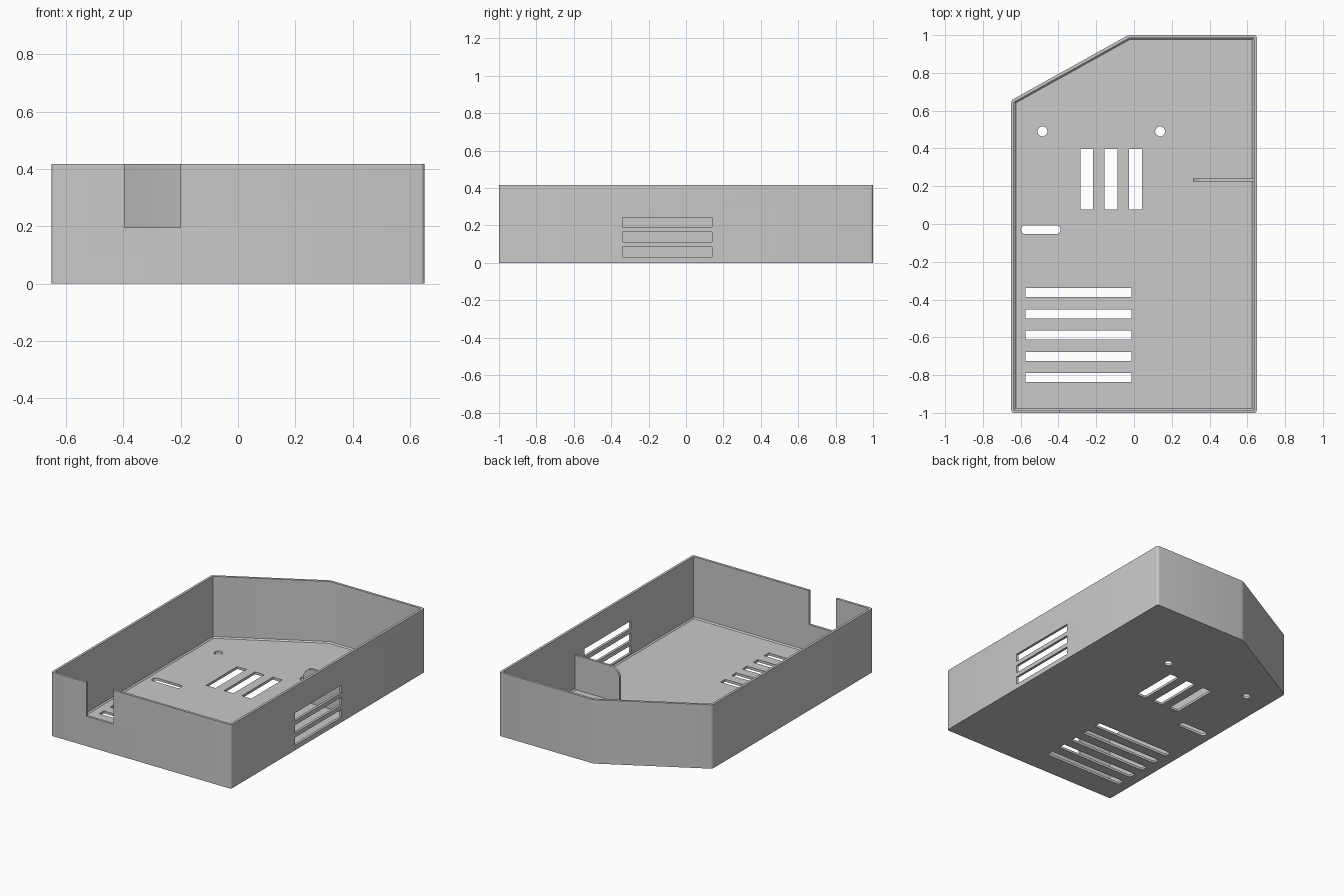
import bpy
import bmesh
import math

if "Cube" in bpy.data.objects:
    bpy.data.objects.remove(bpy.data.objects["Cube"])

WALL, FLOOR, HEIGHT = 0.016, 0.016, 0.417

grey = bpy.data.materials.new("plain_grey")
grey.use_nodes = True
colour = (0.585, 0.585, 0.585, 1)
grey.diffuse_color = colour
grey.node_tree.nodes["Principled BSDF"].inputs["Base Color"].default_value = colour


def prism(bm, points, z0, z1, radius=0.0, corners=None, segments=4, inset=0.0, base_chamfer=0.0):
    """Extrude a closed outline from z0 to z1, optionally inset and with rounded corners."""
    part = bmesh.new()
    face = part.faces.new([part.verts.new((x, y, z0)) for x, y in points])
    if inset:
        part.normal_update()
        rim = bmesh.ops.inset_region(part, faces=[face], thickness=inset,
                                     use_boundary=True, use_even_offset=True)["faces"]
        bmesh.ops.delete(part, geom=rim, context="FACES")
    if radius:
        part.verts.ensure_lookup_table()
        chosen = [part.verts[i] for i in corners] if corners else part.verts[:]
        bmesh.ops.bevel(part, geom=chosen, offset=radius, segments=segments,
                        profile=0.5, affect="VERTICES")
    grown = bmesh.ops.extrude_face_region(part, geom=part.faces[:])["geom"]
    top = [v for v in grown if isinstance(v, bmesh.types.BMVert)]
    bmesh.ops.translate(part, verts=top, vec=(0, 0, z1 - z0))
    bmesh.ops.recalc_face_normals(part, faces=part.faces[:])
    if base_chamfer:
        base = [e for e in part.edges if all(abs(v.co.z - z0) < 1e-5 for v in e.verts)]
        bmesh.ops.bevel(part, geom=base, offset=base_chamfer, segments=1, affect="EDGES")
    mesh = bpy.data.meshes.new("scratch")
    part.to_mesh(mesh)
    part.free()
    bm.from_mesh(mesh)
    bpy.data.meshes.remove(mesh)


def rect(x0, x1, y0, y1):
    return [(x0, y0), (x1, y0), (x1, y1), (x0, y1)]


def make_object(name, bm):
    mesh = bpy.data.meshes.new(name)
    bm.to_mesh(mesh)
    bm.free()
    mesh.materials.append(grey)
    obj = bpy.data.objects.new(name, mesh)
    bpy.context.collection.objects.link(obj)
    return obj


def activate(obj):
    bpy.ops.object.select_all(action="DESELECT")
    obj.select_set(True)
    bpy.context.view_layer.objects.active = obj


def cut(obj, cutter):
    activate(obj)
    mod = obj.modifiers.new("cut", "BOOLEAN")
    mod.operation, mod.solver, mod.object = "DIFFERENCE", "EXACT", cutter
    bpy.ops.object.modifier_apply(modifier=mod.name)
    bpy.data.objects.remove(cutter)


# Tray body with one clipped back corner
outline = [(-0.65, -1), (0.65, -1), (0.65, 1), (-0.03, 1), (-0.65, 0.655)]
bm = bmesh.new()
prism(bm, outline, 0, HEIGHT, radius=0.014)
tray = make_object("tray", bm)

# Hollow interior, chamfered where walls meet the floor
bm = bmesh.new()
prism(bm, outline, FLOOR, 0.6, inset=WALL, base_chamfer=0.008)
cut(tray, make_object("cavity_cutter", bm))

# Openings
bm = bmesh.new()
low, high = -0.1, 0.1
for i in range(5):      # wide floor vents
    y = -0.363 - 0.1125 * i
    prism(bm, rect(-0.575, -0.012, y - 0.024, y + 0.024), low, high)
for i in range(3):      # short floor vents
    x = -0.25 + 0.129 * i
    prism(bm, rect(x - 0.034, x + 0.034, 0.077, 0.397), low, high)
for i in range(3):      # side wall vents
    z = 0.058 + 0.08 * i
    prism(bm, rect(0.61, 0.7, -0.34, 0.14), z - 0.026, z + 0.026)
prism(bm, rect(-0.597, -0.39, -0.053, -0.007), low, high, radius=0.02)   # rounded cable slot
for x in (-0.485, 0.138):   # screw holes
    ring = [(x + 0.026 * math.cos(a), 0.49 + 0.026 * math.sin(a))
            for a in (math.tau * k / 32 for k in range(32))]
    prism(bm, ring, low, high)
prism(bm, rect(-0.395, -0.2, -1.1, -0.95), 0.195, 0.6)      # front notch
cut(tray, make_object("opening_cutter", bm))

# Upright fin joined to the side wall, with one rounded corner
bm = bmesh.new()
prism(bm, rect(0.312, 0.642, 0.01, 0.24), -0.24, -0.225, radius=0.07, corners=[3], segments=10)
fin = make_object("inner_fin", bm)
fin.rotation_euler.x = math.radians(90)

for obj in (tray, fin):
    activate(obj)
    bpy.ops.object.shade_smooth_by_angle(angle=math.radians(30))
